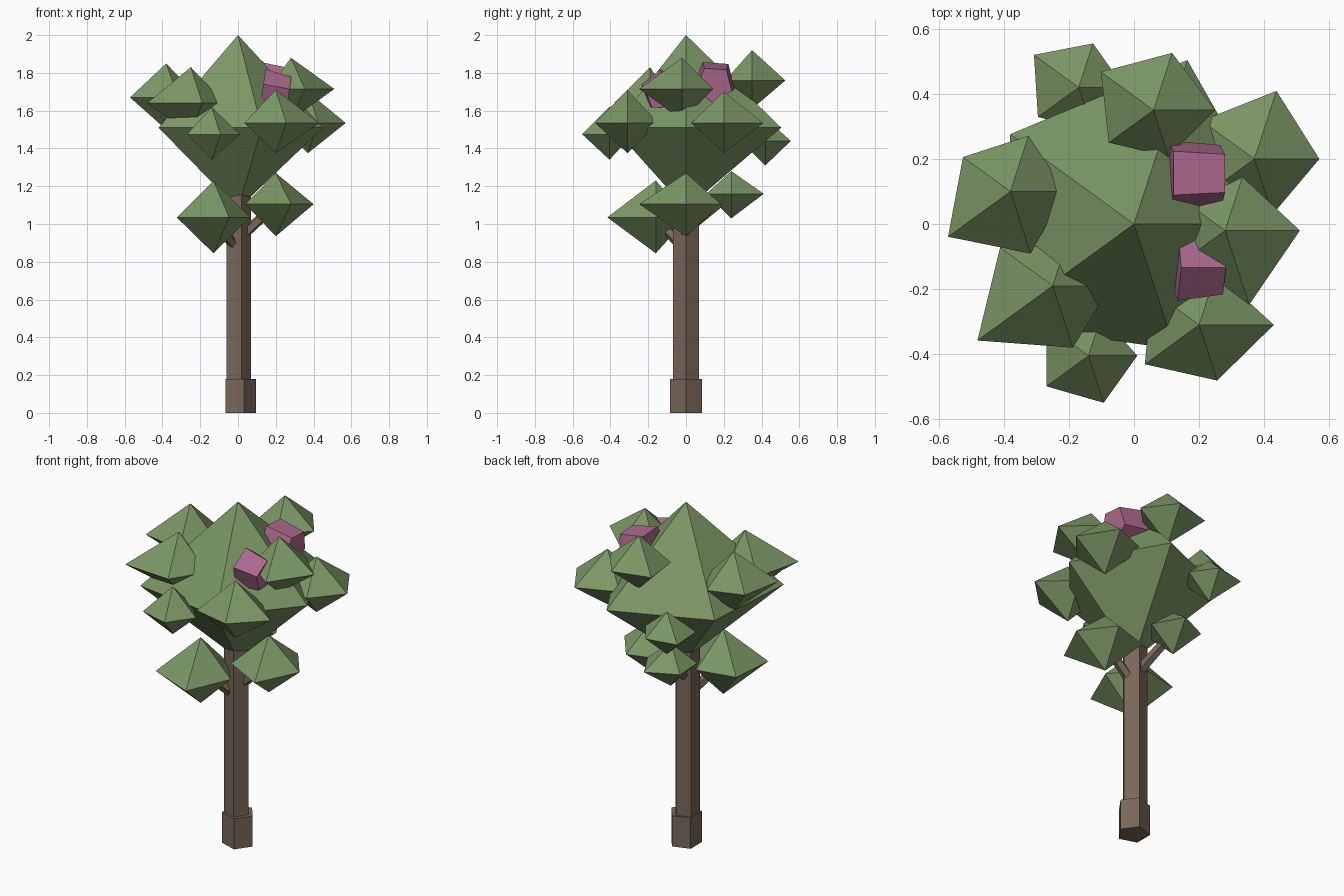
import bpy, bmesh
from math import cos, sin, radians
from mathutils import Vector

if "Cube" in bpy.data.objects:
    bpy.data.objects.remove(bpy.data.objects["Cube"])


def material(name, rgb):
    m = bpy.data.materials.new(name)
    m.diffuse_color = (*rgb, 1)
    m.use_nodes = True
    m.node_tree.nodes["Principled BSDF"].inputs["Base Color"].default_value = m.diffuse_color
    return m


GREEN = material("leaf_green", (0.20, 0.31, 0.13))
BROWN = material("bark_brown", (0.19, 0.135, 0.10))
PINK = material("blossom_pink", (0.42, 0.14, 0.27))


def finish(name, bm, mat):
    bmesh.ops.recalc_face_normals(bm, faces=bm.faces)
    me = bpy.data.meshes.new(name)
    bm.to_mesh(me)
    bm.free()
    me.materials.append(mat)
    ob = bpy.data.objects.new(name, me)
    bpy.context.collection.objects.link(ob)
    return ob


def clump(name, x, y, top, mid, bottom, radii):
    """Five-sided double pyramid with uneven corner radii."""
    bm = bmesh.new()
    a, b = bm.verts.new((x, y, top)), bm.verts.new((x, y, bottom))
    ring = [bm.verts.new((x + r * cos(radians(72 * i)), y + r * sin(radians(72 * i)), mid))
            for i, r in enumerate(radii)]
    for i in range(5):
        p, q = ring[i], ring[(i + 1) % 5]
        bm.faces.new((p, q, a))
        bm.faces.new((q, p, b))
    return finish(name, bm, GREEN)


def prism(name, start, end, r1, r2, mat, sides=5, spin=0):
    """Capped prism between two points."""
    start, end = Vector(start), Vector(end)
    d = end - start
    u = Vector((1, 0, 0)) if abs(d.normalized().z) > 0.99 else Vector((0, 0, 1)).cross(d).normalized()
    v = d.normalized().cross(u)
    bm = bmesh.new()
    rings = []
    for c, r in ((start, r1), (end, r2)):
        rings.append([bm.verts.new(c + r * (u * cos(t) + v * sin(t)))
                      for t in (radians(spin + 360 * i / sides) for i in range(sides))])
        bm.faces.new(rings[-1])
    for i in range(sides):
        j = (i + 1) % sides
        bm.faces.new((rings[0][i], rings[0][j], rings[1][j], rings[1][i]))
    return finish(name, bm, mat)


# Trunk and foot
prism("trunk_foot", (0.005, 0, 0), (0.005, 0, 0.18), 0.089, 0.089, BROWN)
prism("trunk", (-0.003, 0, 0.17), (-0.003, 0, 1.25), 0.071, 0.071, BROWN)

# Short branches to the low clumps
for i, (z, end) in enumerate([(0.86, (-0.13, -0.16, 1.03)),
                              (0.92, (0.20, 0.0, 1.10)),
                              (0.97, (-0.07, 0.24, 1.16))]):
    prism(f"branch_{i + 1}", (0, 0, z), end, 0.03, 0.025, BROWN)

# Main crown
clump("crown", 0, 0, 2.0, 1.51, 1.08, (0.45, 0.53, 0.47, 0.52, 0.405))

# Leaf clumps: x, y, top, middle, bottom, corner radii from +x anticlockwise
CLUMPS = [
    (-0.38, 0.10, 1.85, 1.67, 1.50, (0.17, 0.18, 0.18, 0.237, 0.20)),
    (-0.25, -0.19, 1.83, 1.64, 1.48, (0.18, 0.13, 0.20, 0.286, 0.20)),
    (-0.14, -0.405, 1.62, 1.475, 1.34, (0.15, 0.13, 0.16, 0.16, 0.152)),
    (0.20, -0.31, 1.71, 1.535, 1.375, (0.23, 0.17, 0.18, 0.206, 0.18)),
    (0.28, -0.02, 1.88, 1.715, 1.55, (0.23, 0.173, 0.14, 0.145, 0.24)),
    (0.37, 0.20, 1.70, 1.535, 1.375, (0.20, 0.22, 0.20, 0.20, 0.18)),
    (0.06, 0.35, 1.92, 1.76, 1.61, (0.19, 0.185, 0.20, 0.17, 0.15)),
    (-0.17, 0.42, 1.56, 1.44, 1.31, (0.14, 0.142, 0.17, 0.155, 0.14)),
    (-0.13, -0.16, 1.23, 1.035, 0.845, (0.195, 0.18, 0.21, 0.24, 0.27)),
    (0.20, 0.0, 1.27, 1.105, 0.935, (0.20, 0.195, 0.20, 0.20, 0.26)),
    (-0.07, 0.24, 1.28, 1.16, 1.03, (0.15, 0.18, 0.15, 0.14, 0.14)),
]
for i, c in enumerate(CLUMPS):
    clump(f"leaf_clump_{i + 1}", *c)

# Blossoms half sunk in the crown
prism("blossom_back", (0.11, 0.15, 1.76), (0.27, 0.15, 1.74), 0.115, 0.10, PINK, spin=50)
prism("blossom_front", (0.13, -0.13, 1.71), (0.27, -0.13, 1.69), 0.11, 0.09, PINK, spin=20)
